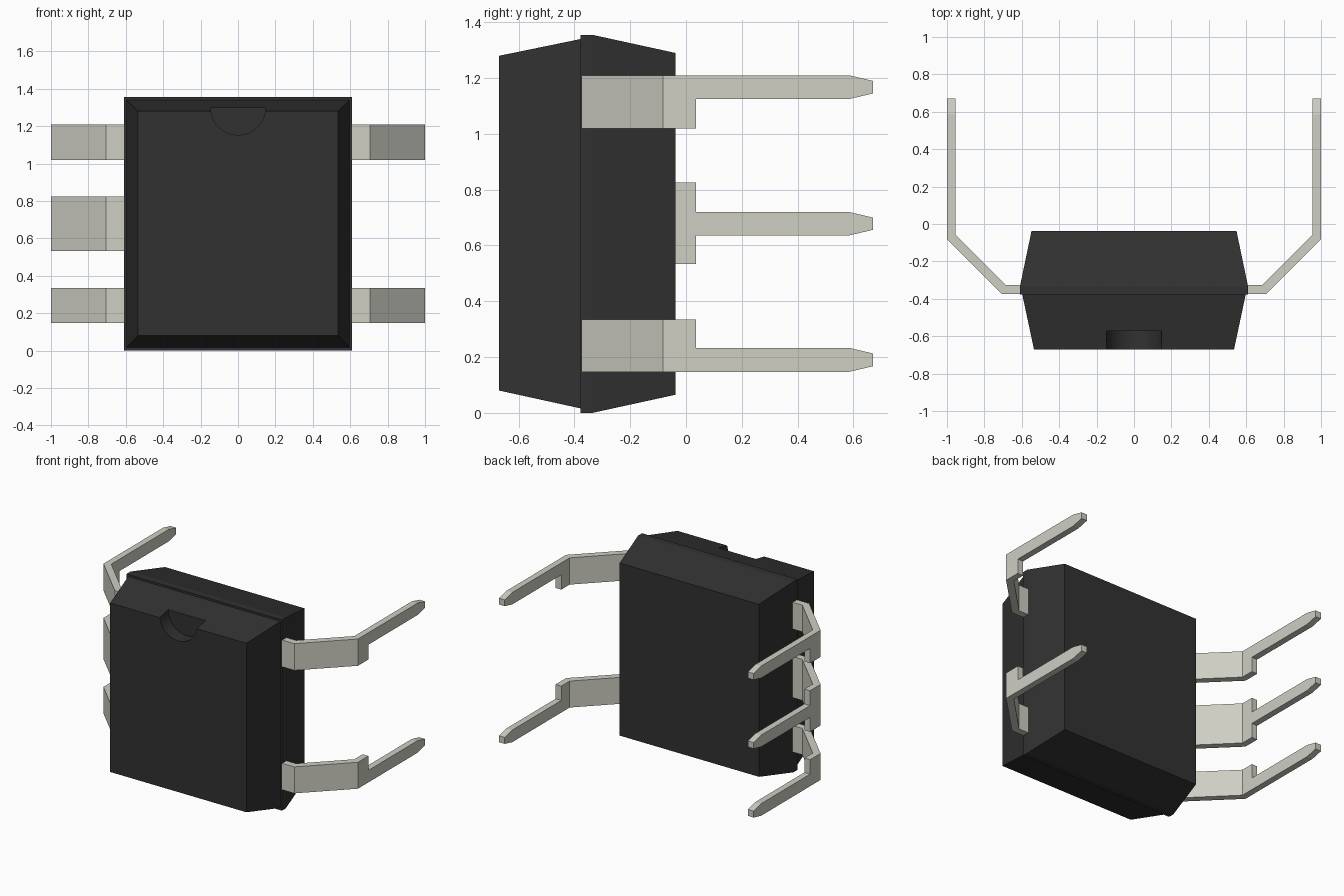
import bpy
import bmesh
from mathutils import Matrix, Vector

cube = bpy.data.objects.get("Cube")
if cube:
    bpy.data.objects.remove(cube, do_unlink=True)


def make_material(name, colour):
    mat = bpy.data.materials.new(name)
    mat.use_nodes = True
    mat.diffuse_color = (*colour, 1)
    mat.node_tree.nodes["Principled BSDF"].inputs["Base Color"].default_value = (*colour, 1)
    return mat


black = make_material("black plastic", (0.031, 0.031, 0.031))
metal = make_material("tinned metal", (0.62, 0.62, 0.55))


def finish(name, bm, mat):
    bmesh.ops.recalc_face_normals(bm, faces=bm.faces)
    mesh = bpy.data.meshes.new(name)
    bm.to_mesh(mesh)
    bm.free()
    mesh.materials.append(mat)
    obj = bpy.data.objects.new(name, mesh)
    bpy.context.collection.objects.link(obj)
    return obj


def loft(name, rings, mat):
    """Skin a row of four-cornered sections and cap both ends."""
    bm = bmesh.new()
    loops = [[bm.verts.new(p) for p in ring] for ring in rings]
    for a, b in zip(loops, loops[1:]):
        for i in range(4):
            j = (i + 1) % 4
            bm.faces.new((a[i], a[j], b[j], b[i]))
    bm.faces.new(loops[0])
    bm.faces.new(loops[-1])
    bmesh.ops.remove_doubles(bm, verts=bm.verts, dist=0.0005)
    return finish(name, bm, mat)


# Moulded body: sections from front to back (y, half width, bottom, top)
sections = [
    (-0.67, 0.535, 0.08, 1.28),
    (-0.378, 0.597, 0.016, 1.34),
    (-0.378, 0.61, 0, 1.355),
    (-0.335, 0.61, 0, 1.355),
    (-0.037, 0.548, 0.065, 1.29),
]
body = loft("body", [[(-w, y, lo), (w, y, lo), (w, y, hi), (-w, y, hi)]
                     for y, w, lo, hi in sections], black)

# Half-round orientation notch in the top of the front face
bm = bmesh.new()
bmesh.ops.create_cone(bm, cap_ends=True, segments=48, radius1=0.147, radius2=0.147, depth=0.2,
                      matrix=Matrix.Translation((0, -0.673, 1.3)) @ Matrix.Rotation(1.570796, 4, "X"))
cutter = finish("notch_cutter", bm, black)
cut = body.modifiers.new("notch", "BOOLEAN")
cut.operation = "DIFFERENCE"
cut.solver = "EXACT"
cut.object = cutter
bpy.context.view_layer.update()
evaluated = body.evaluated_get(bpy.context.evaluated_depsgraph_get())
notched = bpy.data.meshes.new_from_object(evaluated)
body.modifiers.clear()
body.data = notched
bpy.data.objects.remove(cutter, do_unlink=True)


# Bent leads: wide shoulder, then a narrow pin with a tapered tip
def lead(name, side, wide, pin):
    tip = (pin[0] + 0.02, pin[1] - 0.02)
    # outer corner, inner corner, height range
    path = [
        ((0.58, -0.375), (0.58, -0.327), wide),
        ((0.705, -0.375), (0.685, -0.327), wide),
        ((1.0, -0.082), (0.955, -0.058), wide),
        ((1.0, 0.035), (0.955, 0.035), wide),
        ((1.0, 0.035), (0.955, 0.035), pin),
        ((1.0, 0.585), (0.955, 0.585), pin),
        ((1.0, 0.67), (0.955, 0.67), tip),
    ]
    rings = []
    for (ox, oy), (ix, iy), (lo, hi) in path:
        rings.append([(side * ox, oy, lo), (side * ix, iy, lo),
                      (side * ix, iy, hi), (side * ox, oy, hi)])
    loft(name, rings, metal)


for side, label in ((1, "left"), (-1, "right")):
    lead(label + "_lower_lead", side, (0.147, 0.335), (0.147, 0.233))
    lead(label + "_upper_lead", side, (1.02, 1.21), (1.125, 1.21))
lead("right_middle_lead", -1, (0.533, 0.825), (0.636, 0.72))
